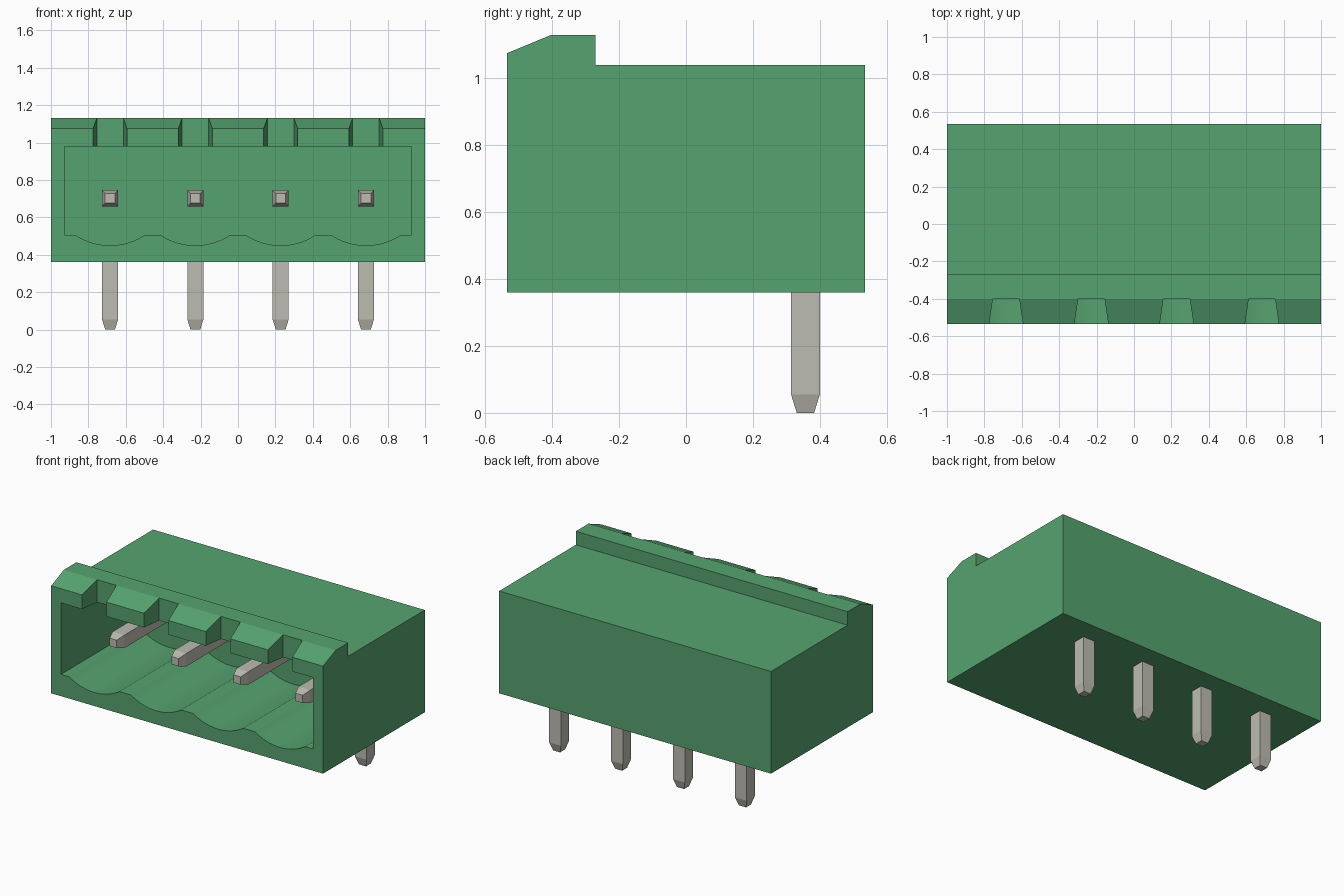
import bpy
import bmesh
import math
from mathutils import Vector

if "Cube" in bpy.data.objects:
    bpy.data.objects.remove(bpy.data.objects["Cube"], do_unlink=True)


def material(name, rgb, roughness):
    mat = bpy.data.materials.new(name)
    mat.use_nodes = True
    mat.diffuse_color = (*rgb, 1)
    bsdf = mat.node_tree.nodes["Principled BSDF"]
    bsdf.inputs["Base Color"].default_value = (*rgb, 1)
    bsdf.inputs["Roughness"].default_value = roughness
    return mat


GREEN = material("green plastic", (0.093, 0.366, 0.162), 0.6)
METAL = material("tinned metal", (0.515, 0.503, 0.445), 0.5)


def loft(name, rings, mat):
    """Solid through a row of matching closed rings, capped at both ends."""
    bm = bmesh.new()
    loops = [[bm.verts.new(p) for p in ring] for ring in rings]
    n = len(loops[0])
    for a, b in zip(loops, loops[1:]):
        for i in range(n):
            j = (i + 1) % n
            bm.faces.new((a[i], a[j], b[j], b[i]))
    bm.faces.new(loops[0])
    bm.faces.new(loops[-1])
    bmesh.ops.recalc_face_normals(bm, faces=bm.faces)
    mesh = bpy.data.meshes.new(name)
    bm.to_mesh(mesh)
    bm.free()
    obj = bpy.data.objects.new(name, mesh)
    bpy.context.collection.objects.link(obj)
    mesh.materials.append(mat)
    return obj


def cut(target, cutter):
    """Subtract the cutter for good, then discard it."""
    mod = target.modifiers.new("cut", 'BOOLEAN')
    mod.operation = 'DIFFERENCE'
    mod.solver = 'EXACT'
    mod.object = cutter
    bpy.context.view_layer.update()
    graph = bpy.context.evaluated_depsgraph_get()
    result = bpy.data.meshes.new_from_object(target.evaluated_get(graph))
    target.modifiers.clear()
    target.data = result
    bpy.data.objects.remove(cutter, do_unlink=True)


PITCH = 0.456
PIN_X = [(i - 1.5) * PITCH for i in range(4)]
FRONT, BACK = -0.535, 0.535
CAVITY_BACK = 0.25

# Housing: side profile with the chamfered lip along the top front edge
side = [(FRONT, 0.36), (BACK, 0.36), (BACK, 1.04), (-0.27, 1.04),
        (-0.27, 1.13), (-0.402, 1.13), (FRONT, 1.075)]
housing = loft("housing", [[(x, y, z) for y, z in side] for x in (-1, 1)], GREEN)

# Socket: rectangular opening with one shallow trough below each pin
HALF, DEPTH, FLOOR = 0.185, 0.055, 0.505
radius = (HALF ** 2 + DEPTH ** 2) / (2 * DEPTH)
spread = math.asin(HALF / radius)
opening = [(0.928, 0.98), (-0.928, 0.98), (-0.928, FLOOR)]
for cx in PIN_X:
    for k in range(17):
        a = spread * (k / 8 - 1)
        opening.append((cx + radius * math.sin(a),
                        FLOOR - DEPTH + radius * (1 - math.cos(a))))
opening.append((0.928, FLOOR))
cut(housing, loft("socket_cutter",
                  [[(x, y, z) for x, z in opening] for y in (FRONT - 0.1, CAVITY_BACK)],
                  GREEN))

# Tapered notches through the lip above each pin
for cx in PIN_X:
    plan = [(-0.105, FRONT - 0.1), (0.105, FRONT - 0.1), (0.071, -0.402), (-0.071, -0.402)]
    cut(housing, loft("notch_cutter",
                      [[(cx + x, y, z) for x, y in plan] for z in (0.9, 1.3)], GREEN))

# Right-angle pins: square bar with blunt tapered tips and a mitred bend
W, TIP = 0.043, 0.026
PIN_Y, PIN_Z, PIN_FRONT, TAPER = 0.357, 0.702, -0.335, 0.055


def pin_ring(cx, centre, half, up):
    """Square section; 'up' is the direction of its upper/outer side."""
    c, u = Vector((cx, *centre)), Vector((0, *up))
    s = Vector((half, 0, 0))
    return [c - s - u * half, c + s - u * half, c + s + u * half, c - s + u * half]


for i, cx in enumerate(PIN_X):
    loft(f"pin_{i + 1}", [
        pin_ring(cx, (PIN_FRONT, PIN_Z), TIP, (0, 1)),
        pin_ring(cx, (PIN_FRONT + TAPER, PIN_Z), W, (0, 1)),
        pin_ring(cx, (PIN_Y, PIN_Z), W, (1, 1)),
        pin_ring(cx, (PIN_Y, TAPER), W, (1, 0)),
        pin_ring(cx, (PIN_Y, 0), TIP, (1, 0)),
    ], METAL)

# Smooth the troughs while keeping every real edge crisp
bpy.ops.object.select_all(action='DESELECT')
housing.select_set(True)
bpy.context.view_layer.objects.active = housing
bpy.ops.object.shade_smooth_by_angle(angle=math.radians(15))
